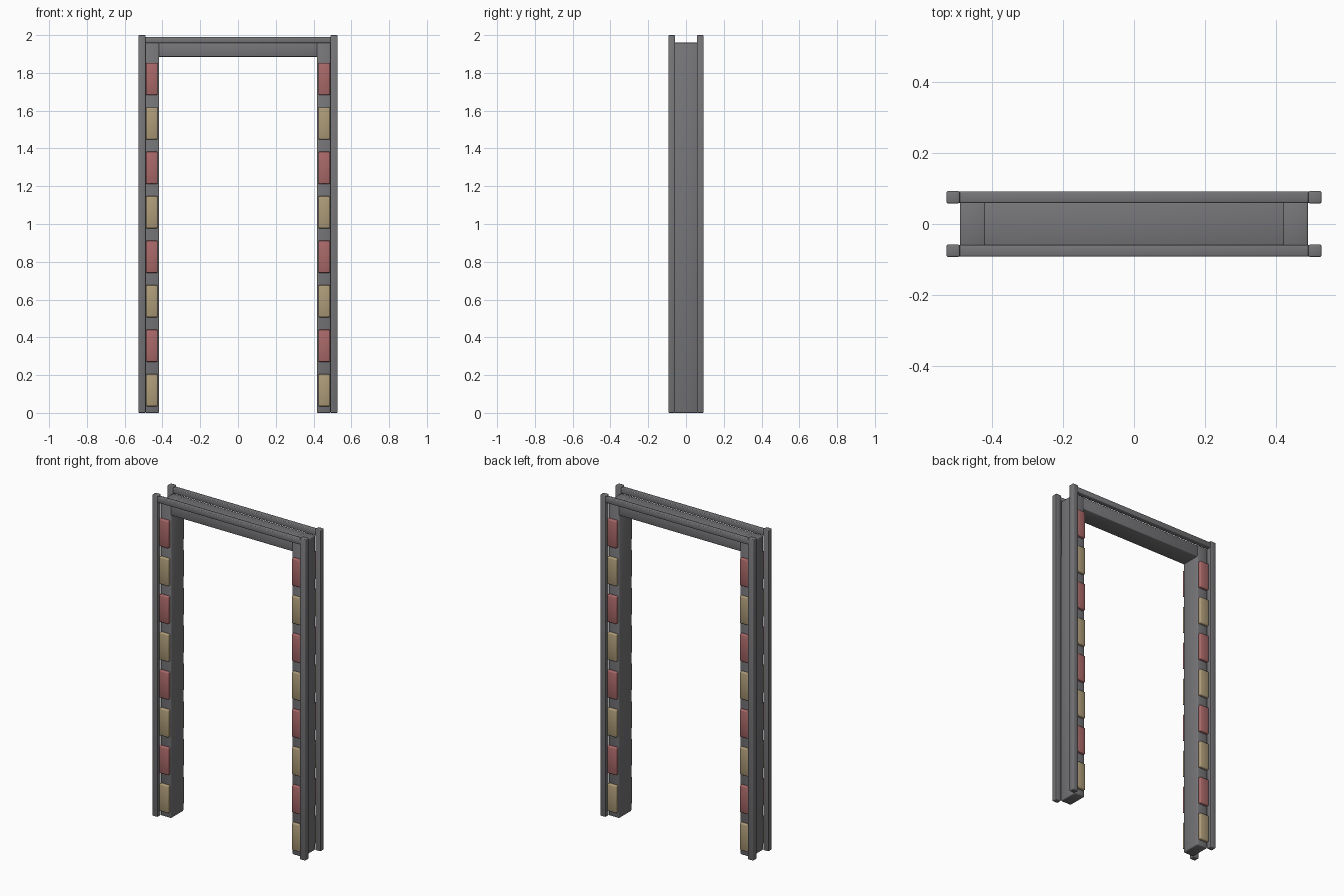
import bpy
import bmesh
from math import radians

cube = bpy.data.objects.get("Cube")
if cube:
    bpy.data.objects.remove(cube, do_unlink=True)


def material(name, rgb):
    mat = bpy.data.materials.new(name)
    mat.use_nodes = True
    mat.diffuse_color = (*rgb, 1)
    mat.node_tree.nodes["Principled BSDF"].inputs["Base Color"].default_value = (*rgb, 1)
    return mat


METAL = material("grey metal", (0.18, 0.18, 0.19))
RED = material("dull red", (0.40, 0.14, 0.14))
TAN = material("warm tan", (0.42, 0.33, 0.19))


def box(name, x, y, z, mat, bevel):
    """Bevelled, smooth-shaded box from its (min, max) ranges."""
    ranges = (x, y, z)
    mesh = bpy.data.meshes.new(name)
    bm = bmesh.new()
    bmesh.ops.create_cube(bm, size=1)
    for v in bm.verts:
        v.co = [lo + (hi - lo) * (c + 0.5) for (lo, hi), c in zip(ranges, v.co)]
    bmesh.ops.bevel(bm, geom=bm.edges[:], offset=bevel, segments=2,
                    profile=0.5, affect='EDGES')
    bm.to_mesh(mesh)
    bm.free()
    mesh.materials.append(mat)
    obj = bpy.data.objects.new(name, mesh)
    bpy.context.collection.objects.link(obj)
    bpy.ops.object.select_all(action='DESELECT')
    obj.select_set(True)
    bpy.context.view_layer.objects.active = obj
    bpy.ops.object.shade_smooth_by_angle(angle=radians(60))
    return obj


def span(sign, inner, outer):
    return tuple(sorted((sign * inner, sign * outer)))


INNER, EDGE, OUTER = 0.417, 0.49, 0.527   # opening, jamb back, trim edge
DEPTH, TRIM = 0.062, 0.0925               # jamb half depth, trim face
HEAD_LOW, HEAD_TOP = 1.885, 1.96

# Header across the opening
box("header", (-INNER - 0.01, INNER + 0.01), (-DEPTH + 0.002, DEPTH - 0.002),
    (HEAD_LOW, HEAD_TOP - 0.001), METAL, 0.004)

for sx, side in ((1, "left"), (-1, "right")):
    # Jamb beside the opening
    box(side + "_jamb", span(sx, INNER, EDGE), (-DEPTH, DEPTH),
        (0, HEAD_TOP), METAL, 0.006)

for sy, face in ((-1, "front"), (1, "back")):
    # Rail along the top of the header
    box(face + "_top_rail", (-EDGE - 0.003, EDGE + 0.003), span(sy, 0.059, TRIM - 0.001),
        (HEAD_TOP - 0.002, 1.99), METAL, 0.004)
    for sx, side in ((1, "left"), (-1, "right")):
        # Trim post at the outer corner
        box(f"{face}_{side}_post", span(sx, EDGE, OUTER), span(sy, 0.058, TRIM),
            (0, 2), METAL, 0.004)
        # Alternating lamps up the jamb
        for i in range(8):
            z = 0.12 + 0.2355 * i
            box(f"{face}_{side}_lamp_{i + 1}", span(sx, 0.425, 0.488),
                span(sy, 0.055, 0.08), (z - 0.085, z + 0.085),
                RED if i % 2 else TAN, 0.006)
